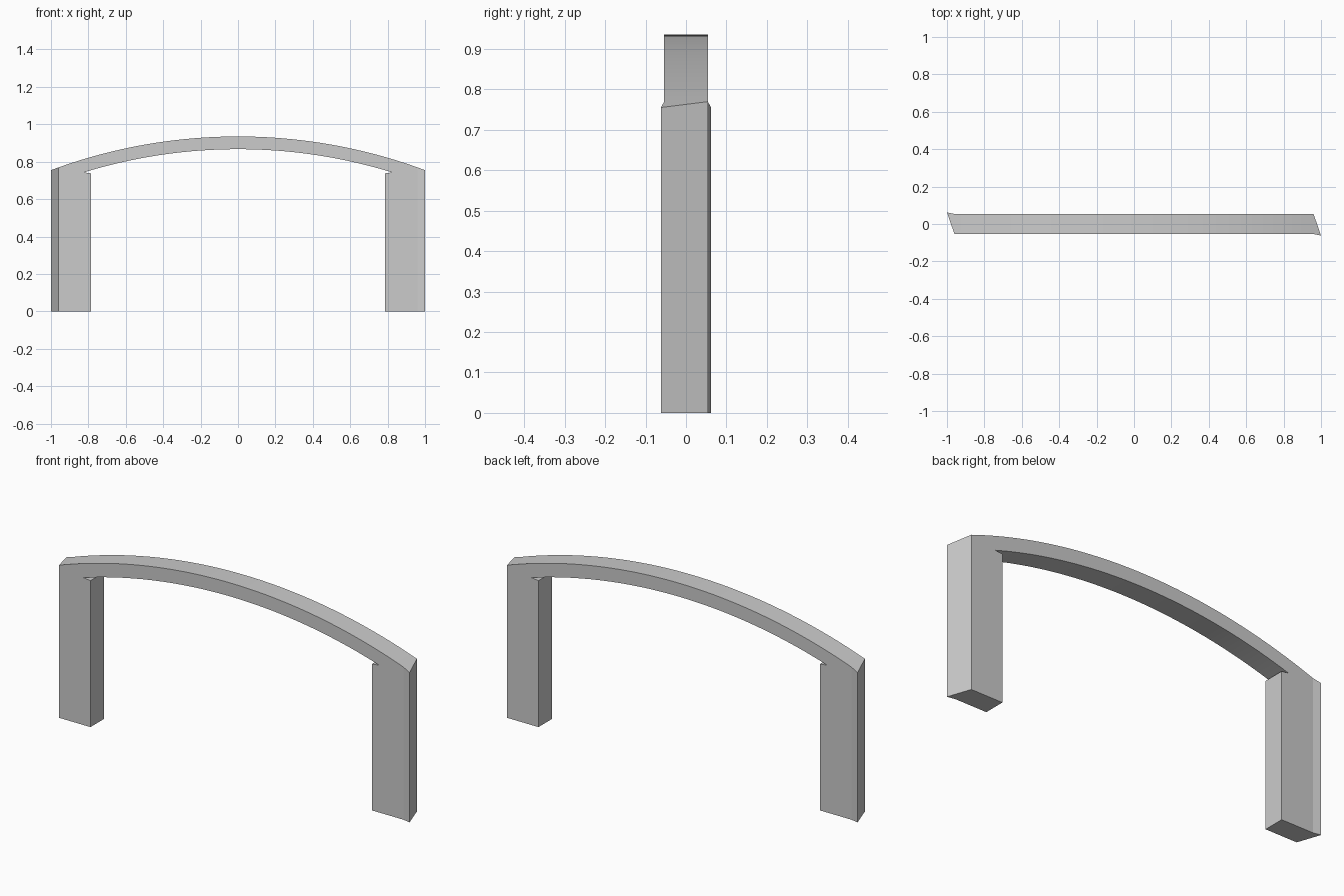
import bpy, bmesh, math

if "Cube" in bpy.data.objects:
    bpy.data.objects.remove(bpy.data.objects["Cube"])

CZ, R_TOP, R_LOW = -1.933, 2.868, 2.80    # shared arc centre and radii
HALF_Y, POST_X, IN_X, NOTCH_X = 0.054, 0.96, 0.785, 0.825
SEG = 40


def arc(radius, x0, x1):
    pts = []
    for i in range(SEG + 1):
        x = x0 + (x1 - x0) * i / SEG
        pts.append((x, CZ + math.sqrt(radius ** 2 - x * x)))
    return pts


# Front outline: left post, arch underside, right post, arch top
outline = [(-POST_X, 0), (-IN_X, 0), (-IN_X, 0.738)]
outline += arc(R_LOW, -NOTCH_X, NOTCH_X)
outline += [(IN_X, 0.738), (IN_X, 0), (POST_X, 0)]
outline += arc(R_TOP, POST_X, -POST_X)

bm = bmesh.new()
front = [bm.verts.new((x, -HALF_Y, z)) for x, z in outline]
back = [bm.verts.new((x, HALF_Y, z)) for x, z in outline]
bm.faces.new(front)
bm.faces.new(back[::-1])
n = len(outline)
right_i = 3 + SEG + 1 + 2                  # right post's outer bottom corner
ends = {right_i: 1, n - 1: -1}
for i in range(n):
    j = (i + 1) % n
    if i not in ends:
        bm.faces.new((front[i], back[i], back[j], front[j]))
        continue
    # Slanted post end: a protruding corner edge, point-mirrored left to right
    s = ends[i]
    low, high = (i, j) if s > 0 else (j, i)
    near, far = (front, back) if s > 0 else (back, front)
    a = bm.verts.new((s, -s * 0.062, 0))
    b = bm.verts.new((s, -s * 0.062, 0.755))
    bm.faces.new((near[low], a, b, near[high]))
    bm.faces.new((a, far[low], far[high], b))
    bm.faces.new((near[high], b, far[high]))
    bm.faces.new((near[low], far[low], a))
bmesh.ops.recalc_face_normals(bm, faces=bm.faces)

mesh = bpy.data.meshes.new("arched_frame")
bm.to_mesh(mesh)
bm.free()
frame = bpy.data.objects.new("arched_frame", mesh)
bpy.context.collection.objects.link(frame)
bpy.context.view_layer.objects.active = frame
frame.select_set(True)
bpy.ops.object.shade_smooth_by_angle(angle=math.radians(6))
